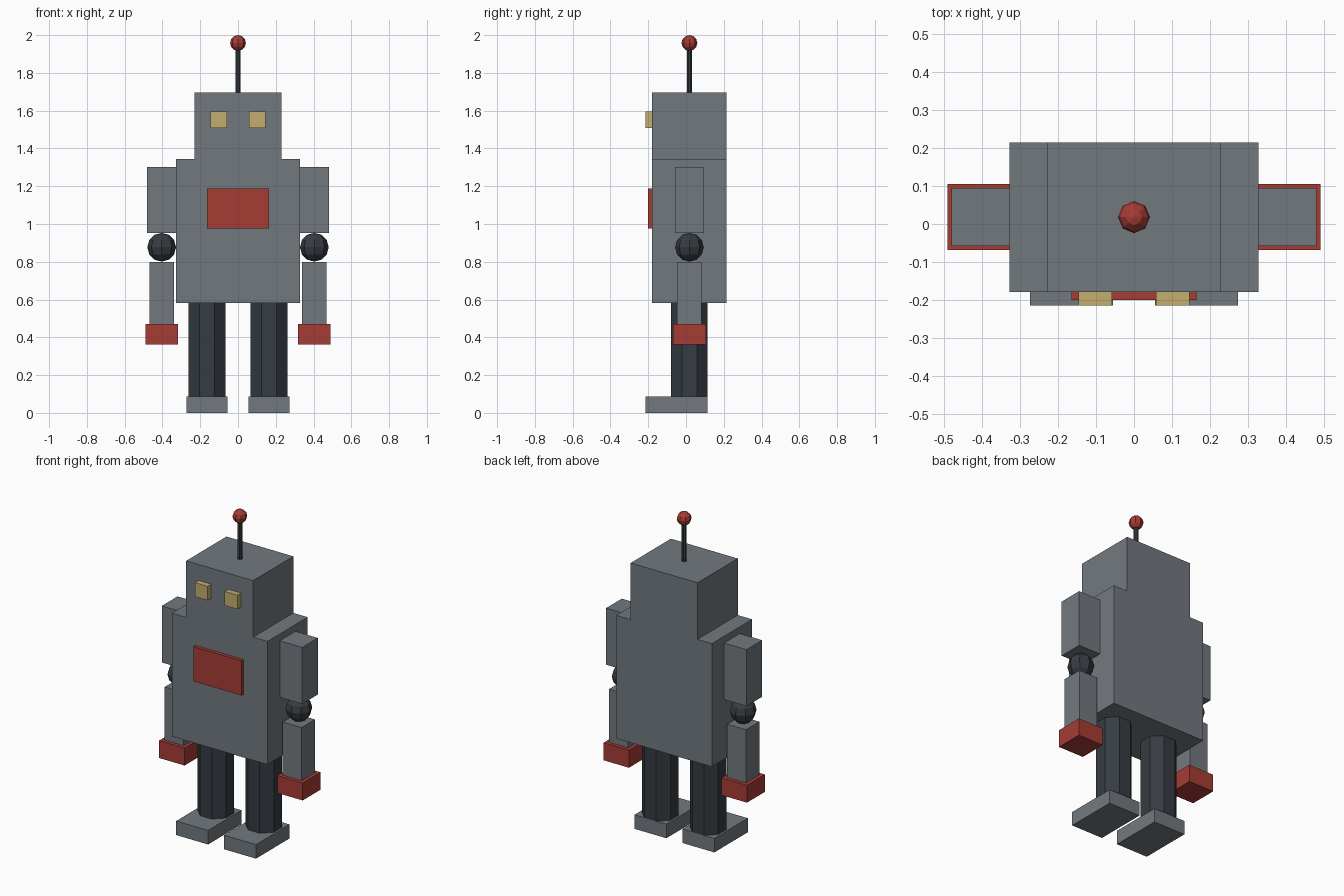
import bpy, bmesh, math
from mathutils import Matrix

if "Cube" in bpy.data.objects:
    bpy.data.objects.remove(bpy.data.objects["Cube"])

YC = 0.018  # depth centre of torso, arms, legs and antenna


def material(name, rgb):
    m = bpy.data.materials.new(name)
    lin = [(c / 255 / 12.92) if c < 11 else ((c / 255 + 0.055) / 1.055) ** 2.4 for c in rgb]
    m.diffuse_color = (*lin, 1)
    m.use_nodes = True
    m.node_tree.nodes["Principled BSDF"].inputs["Base Color"].default_value = m.diffuse_color
    return m


GREY = material("steel grey", (114, 121, 127))
DARK = material("dark joint grey", (54, 60, 66))
RED = material("red", (166, 60, 53))
YELLOW = material("eye yellow", (196, 174, 110))


def finish(name, bm, mat):
    bmesh.ops.recalc_face_normals(bm, faces=bm.faces)
    me = bpy.data.meshes.new(name)
    bm.to_mesh(me)
    bm.free()
    me.materials.append(mat)
    ob = bpy.data.objects.new(name, me)
    bpy.context.collection.objects.link(ob)
    return ob


def box(name, x, y, z, mat):
    """Box from (min, max) ranges on each axis."""
    bm = bmesh.new()
    size = [r[1] - r[0] for r in (x, y, z)]
    mid = [(r[0] + r[1]) / 2 for r in (x, y, z)]
    bmesh.ops.create_cube(bm, size=1, matrix=Matrix.Translation(mid) @ Matrix.Diagonal((*size, 1)))
    return finish(name, bm, mat)


def rod(name, x, radius, z0, z1, mat):
    """Eight-sided upright rod with a flat side to the front."""
    bm = bmesh.new()
    bmesh.ops.create_cone(bm, cap_ends=True, segments=8, radius1=radius, radius2=radius, depth=z1 - z0,
                          matrix=Matrix.Translation((x, YC, (z0 + z1) / 2)) @ Matrix.Rotation(math.pi / 8, 4, 'Z'))
    return finish(name, bm, mat)


def ball(name, x, z, radius, mat):
    bm = bmesh.new()
    bmesh.ops.create_uvsphere(bm, u_segments=8, v_segments=6, radius=radius,
                              matrix=Matrix.Translation((x, YC, z)))
    return finish(name, bm, mat)


def around(c, h):
    return (c - h, c + h)


# Torso and head: one stepped outline extruded through the depth
half = [(0.327, 0.583), (0.327, 1.345), (0.229, 1.345), (0.229, 1.695)]
outline = half + [(-x, z) for x, z in reversed(half)]
bm = bmesh.new()
face = bm.faces.new([bm.verts.new((x, -0.179, z)) for x, z in outline])
ext = bmesh.ops.extrude_face_region(bm, geom=[face])
bmesh.ops.translate(bm, vec=(0, 0.393, 0), verts=[v for v in ext["geom"] if isinstance(v, bmesh.types.BMVert)])
finish("torso_and_head", bm, GREY)

# Chest panel and antenna
box("chest_panel", around(0, 0.164), (-0.2, -0.179), (0.975, 1.189), RED)
rod("antenna_rod", 0, 0.0145, 1.69, 1.93, DARK)
ball("antenna_ball", 0, 1.958, 0.042, RED)

# Paired parts
for side, s in (("left", 1), ("right", -1)):
    ax, lx = s * 0.404, s * 0.164
    box(side + "_eye", around(s * 0.102, 0.044), (-0.214, -0.179), (1.509, 1.596), YELLOW)
    box(side + "_upper_arm", around(ax, 0.0765), around(YC, 0.0765), (0.953, 1.303), GREY)
    ball(side + "_elbow", ax, 0.877, 0.076, DARK)
    box(side + "_forearm", around(ax, 0.065), around(YC, 0.065), (0.471, 0.80), GREY)
    box(side + "_hand", around(ax, 0.087), around(YC, 0.087), (0.363, 0.471), RED)
    rod(side + "_leg", lx, 0.105, 0.087, 0.583, DARK)
    box(side + "_foot", around(lx, 0.109), (-0.214, 0.113), (0, 0.087), GREY)
